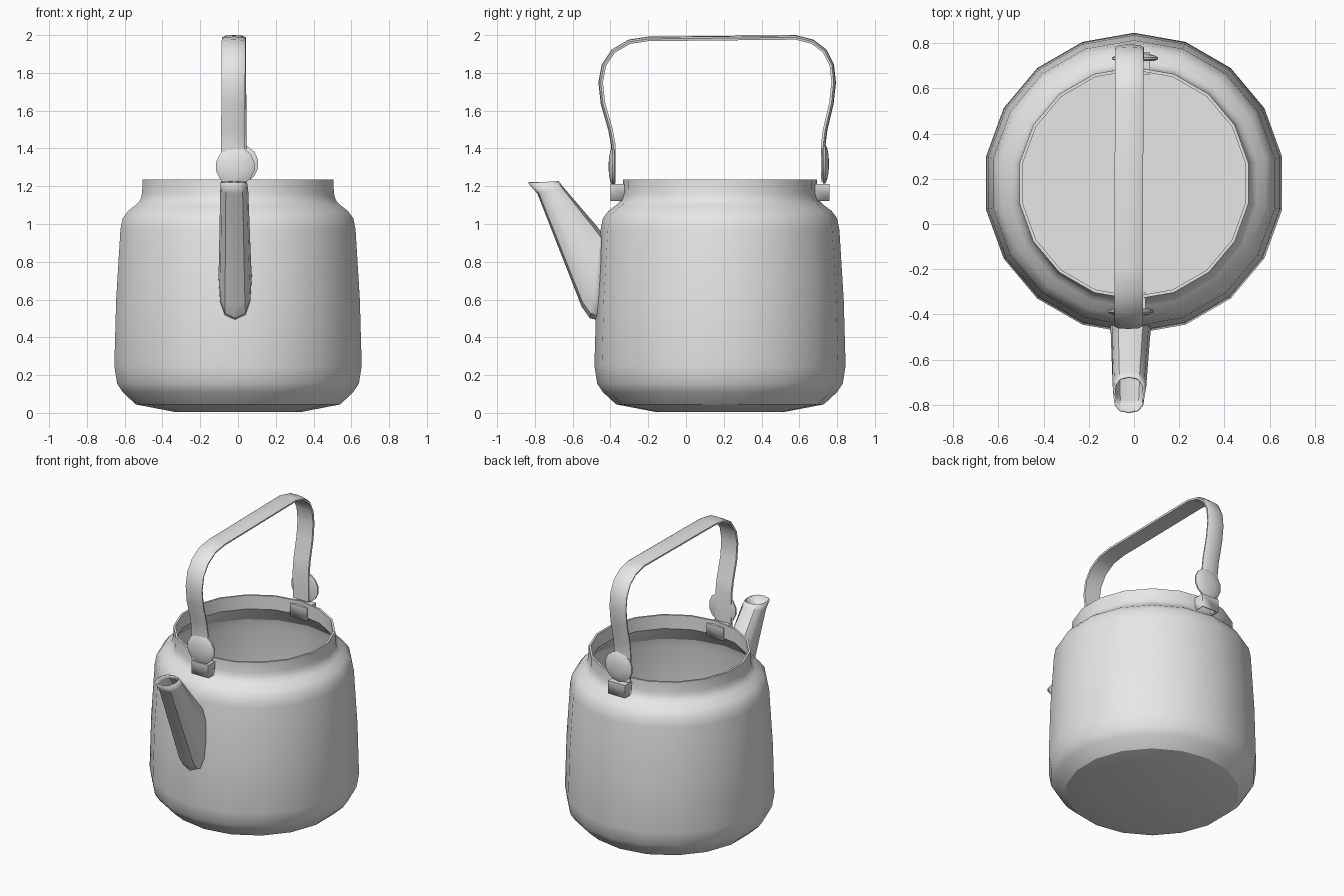
import bpy, bmesh, math
from mathutils import Vector, Matrix

cube = bpy.data.objects.get("Cube")
if cube:
    bpy.data.objects.remove(cube, do_unlink=True)

GREY = 0.8
steel = bpy.data.materials.new("plain grey metal")
steel.use_nodes = True
steel.diffuse_color = (GREY, GREY, GREY, 1)
steel.node_tree.nodes["Principled BSDF"].inputs["Base Color"].default_value = (GREY, GREY, GREY, 1)

CENTRE_Y = 0.18


def finish(name, bm, angle=30, recalc=True):
    """Turn a bmesh into a shaded object."""
    bmesh.ops.remove_doubles(bm, verts=bm.verts[:], dist=1e-5)
    if recalc:
        bmesh.ops.recalc_face_normals(bm, faces=bm.faces[:])
    mesh = bpy.data.meshes.new(name)
    bm.to_mesh(mesh)
    bm.free()
    mesh.materials.append(steel)
    obj = bpy.data.objects.new(name, mesh)
    bpy.context.collection.objects.link(obj)
    bpy.ops.object.select_all(action='DESELECT')
    obj.select_set(True)
    bpy.context.view_layer.objects.active = obj
    bpy.ops.object.shade_smooth_by_angle(angle=math.radians(angle))
    return obj


def loft(bm, rings, cap=False):
    """Skin closed rings of points."""
    rows = [[bm.verts.new(p) for p in ring] for ring in rings]
    for a, b in zip(rows, rows[1:]):
        n = len(a)
        for i in range(n):
            j = (i + 1) % n
            bm.faces.new((a[i], a[j], b[j], b[i]))
    if cap:
        bm.faces.new(rows[0])
        bm.faces.new(rows[-1])


def lathe(profile, sides):
    """Revolve (radius, height) points around z and cap both ends."""
    bm = bmesh.new()
    rings = []
    for r, z in profile:
        angles = [math.pi / 2 + math.tau * i / sides for i in range(sides)]
        rings.append([(r * math.cos(a), r * math.sin(a), z) for a in angles])
    loft(bm, rings, cap=True)
    return bm


# Pot: outside from base to rim, then the inside wall down to the floor
outside = [(0.34, 0.005), (0.55, 0.045), (0.62, 0.11), (0.65, 0.155), (0.665, 0.25),
           (0.655, 0.6), (0.632, 0.97), (0.62, 1.03), (0.59, 1.07), (0.55, 1.1),
           (0.53, 1.12), (0.521, 1.14), (0.515, 1.165), (0.514, 1.235)]
inside = [(0.5, 1.235), (0.5, 1.14), (0.535, 1.09), (0.605, 1.02), (0.618, 0.96),
          (0.648, 0.25), (0.61, 0.13), (0.52, 0.07)]
bm = lathe(outside + inside, 18)
bmesh.ops.translate(bm, verts=bm.verts[:], vec=(0, CENTRE_Y, 0))
finish("pot_body", bm, 29)

# Spout: boxy oval sections given by lower (y, z), upper (y, z), half width, x
stations = [((-0.45, 0.495), (-0.45, 0.945), 0.08, -0.015),
            ((-0.505, 0.508), (-0.455, 0.952), 0.08, -0.015),
            ((-0.545, 0.565), (-0.48, 0.985), 0.078, -0.016),
            ((-0.78, 1.165), (-0.66, 1.195), 0.066, -0.02),
            ((-0.83, 1.222), (-0.68, 1.222), 0.062, -0.022)]
rings = []
for low, high, half, x in stations:
    low, high = Vector((x, *low)), Vector((x, *high))
    mid, arm = (low + high) / 2, (high - low) / 2
    ring = []
    for i in range(12):
        c, s = math.cos(math.tau * i / 12), math.sin(math.tau * i / 12)
        cx = math.copysign(abs(c) ** 0.7, c)
        sy = math.copysign(abs(s) ** 0.8, s)
        ring.append(mid + arm * sy + Vector((half * cx, 0, 0)))
    rings.append(ring)
bm = bmesh.new()
loft(bm, rings)
spout = finish("spout", bm, 32)
wall = spout.modifiers.new("wall", 'SOLIDIFY')
wall.thickness = 0.008

# Handle: a strap with a softly rounded outer side swept along a (y, z) path
path = [(-0.385, 1.215), (-0.385, 1.42), (-0.4, 1.5), (-0.44, 1.64), (-0.452, 1.75),
        (-0.435, 1.84), (-0.385, 1.915), (-0.3, 1.965), (-0.2, 1.98), (0.2, 1.984),
        (0.58, 1.988), (0.67, 1.965), (0.735, 1.915), (0.772, 1.84), (0.782, 1.75),
        (0.77, 1.64), (0.737, 1.5), (0.727, 1.42), (0.727, 1.225)]
section = [(-0.06, -0.012), (-0.063, 0.0), (-0.045, 0.009), (0, 0.012),
           (0.045, 0.009), (0.063, 0.0), (0.06, -0.012)]
points = [Vector((0, y, z)) for y, z in path]
rings = []
for i, p in enumerate(points):
    t = (points[min(i + 1, len(points) - 1)] - points[max(i - 1, 0)]).normalized()
    normal = Vector((0, -t.z, t.y))
    shift = -0.027 + 0.01 * i / len(points)
    rings.append([p + normal * d + Vector((w + shift, 0, 0)) for w, d in section])
bm = bmesh.new()
loft(bm, rings, cap=True)
finish("handle", bm, 40)

# Domed ears at the handle ends, and open-bottomed brackets on the neck
dome = [(0.085, -0.014), (0.104, -0.008), (0.104, 0.002), (0.085, 0.012),
        (0.05, 0.019), (0.015, 0.022)]
for side, x, y, z, out in (("front", -0.015, -0.388, 1.305, -1),
                           ("back", 0.005, 0.735, 1.318, 1)):
    bm = lathe(dome, 14)
    turn = Matrix.Rotation(-out * math.pi / 2, 4, 'X')
    bmesh.ops.transform(bm, verts=bm.verts[:], matrix=Matrix.Translation((x, y, z)) @ turn)
    finish(side + "_handle_ear", bm, 50)

    bm = bmesh.new()
    bmesh.ops.create_cube(bm, size=1)
    bmesh.ops.scale(bm, verts=bm.verts[:], vec=(0.13, 0.1, 0.09))
    bmesh.ops.translate(bm, verts=bm.verts[:], vec=(x, CENTRE_Y + out * 0.53, 1.167))
    bm.normal_update()
    bmesh.ops.delete(bm, geom=[f for f in bm.faces if f.normal.z < -0.5], context='FACES')
    bracket = finish(side + "_bracket", bm, recalc=False)
    plate = bracket.modifiers.new("plate", 'SOLIDIFY')
    plate.thickness = 0.012
